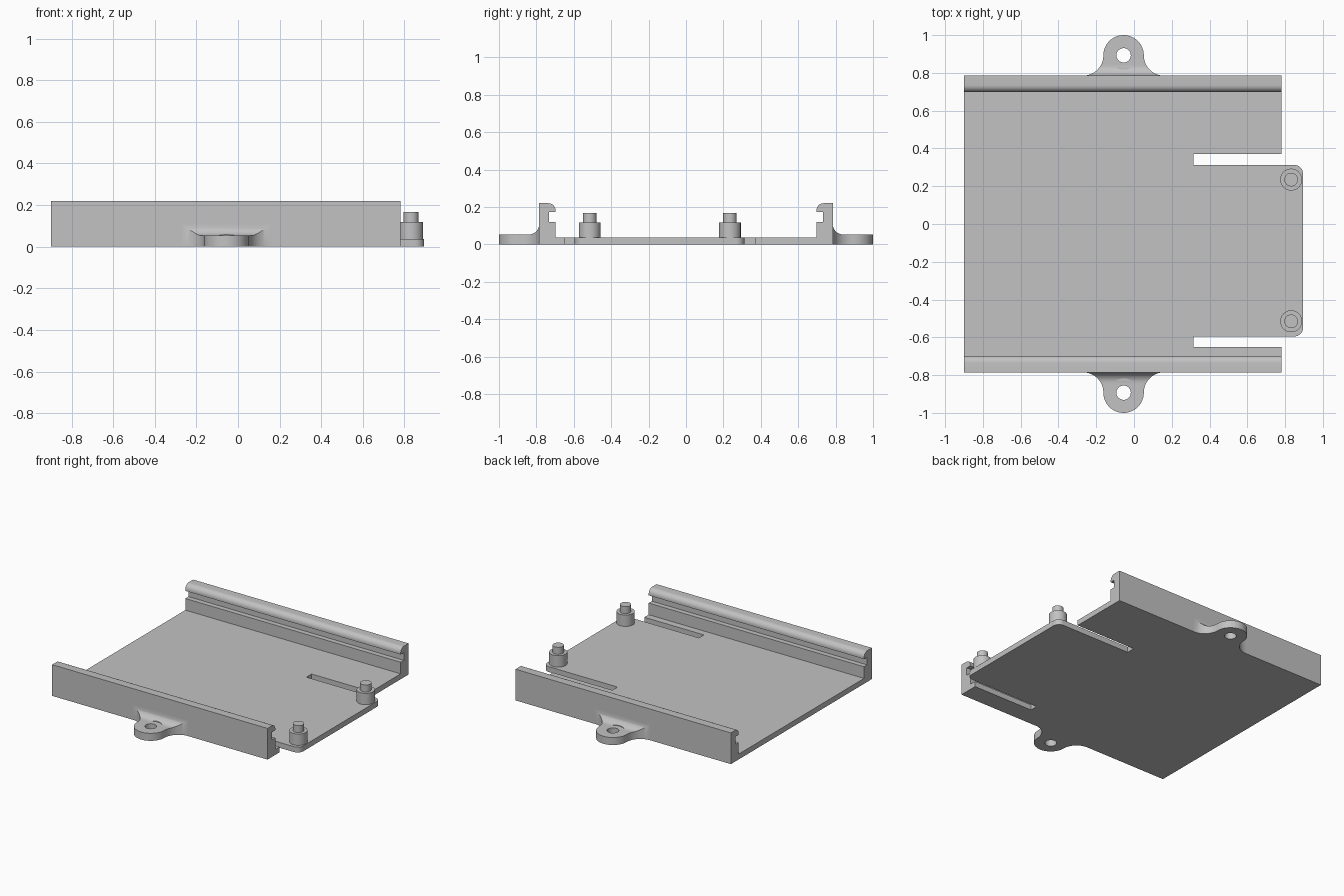
import bpy
import bmesh
from math import cos, sin, radians
from mathutils import Matrix, Vector

cube = bpy.data.objects.get("Cube")
if cube:
    bpy.data.objects.remove(cube, do_unlink=True)

GREY = (0.54, 0.54, 0.54, 1)
grey = bpy.data.materials.new("plain grey")
grey.use_nodes = True
grey.diffuse_color = GREY
grey.node_tree.nodes["Principled BSDF"].inputs["Base Color"].default_value = GREY

X0, X1 = -0.9, 0.78          # rail ends
WALL, INNER = 0.785, 0.698   # outer and inner rail faces
FLOOR = 0.038
EAR_X, EAR_Y, EAR_R, EAR_Z = -0.055, 0.893, 0.107, 0.053


def arc(cx, cy, r, start, end, steps=12):
    angles = [radians(start + (end - start) * i / steps) for i in range(steps + 1)]
    return [(cx + r * cos(a), cy + r * sin(a)) for a in angles]


def prism(name, outline, low, high, along_x=False):
    """Extrude an (x, y) outline along z, or a (y, z) outline along x."""
    bm = bmesh.new()
    place = (lambda u, v: (low, u, v)) if along_x else (lambda u, v: (u, v, low))
    face = bm.faces.new([bm.verts.new(place(u, v)) for u, v in outline])
    step = Vector((high - low, 0, 0)) if along_x else Vector((0, 0, high - low))
    grown = bmesh.ops.extrude_face_region(bm, geom=[face], use_keep_orig=True)
    verts = [g for g in grown["geom"] if isinstance(g, bmesh.types.BMVert)]
    bmesh.ops.translate(bm, verts=verts, vec=step)
    bmesh.ops.recalc_face_normals(bm, faces=bm.faces)
    mesh = bpy.data.meshes.new(name)
    bm.to_mesh(mesh)
    bm.free()
    mesh.materials.append(grey)
    obj = bpy.data.objects.new(name, mesh)
    bpy.context.collection.objects.link(obj)
    return obj


def select(obj):
    bpy.ops.object.select_all(action="DESELECT")
    obj.select_set(True)
    bpy.context.view_layer.objects.active = obj


def smooth(obj):
    select(obj)
    bpy.ops.object.shade_smooth_by_angle(angle=radians(30))


def combine(obj, tool, operation):
    tool.hide_render = True
    mod = obj.modifiers.new("shape", "BOOLEAN")
    mod.operation, mod.solver, mod.object = operation, "EXACT", tool
    select(obj)
    bpy.ops.object.modifier_apply(modifier=mod.name)
    bpy.data.objects.remove(tool, do_unlink=True)


def mirrored(obj, name):
    twin = bpy.data.objects.new(name, obj.data.copy())
    twin.data.transform(Matrix.Scale(-1, 4, (0, 1, 0)))
    twin.data.flip_normals()
    bpy.context.collection.objects.link(twin)


# Floor with a flexible tongue between two slots
slot_x, tip, corner = 0.315, 0.895, 0.045
low, high = -0.595, 0.312
outline = [(X0, -INNER), (X1, -INNER), (X1, -0.65), (slot_x, -0.65), (slot_x, low)]
outline += arc(tip - corner, low + corner, corner, -90, 0, 8)
outline += arc(tip - corner, high - corner, corner, 0, 90, 8)
outline += [(slot_x, high), (slot_x, 0.37), (X1, 0.37), (X1, INNER), (X0, INNER)]
smooth(prism("floor_plate", outline, 0, FLOOR))

# Grooved side rails with a rounded lip
profile = [(WALL, 0), (WALL, 0.22)]
profile += arc(0.735, 0.183, 0.037, 90, 180, 8)
profile += [(INNER, 0.174), (0.733, 0.174), (0.733, 0.12), (INNER, 0.12), (INNER, 0)]
rail = prism("back_rail", profile, X0, X1, along_x=True)
smooth(rail)
mirrored(rail, "front_rail")

# Mounting ears: flared outline, filleted into the wall
flare = EAR_Y - WALL
outline = arc(EAR_X + EAR_R + flare, EAR_Y, flare, 270, 180)
outline += arc(EAR_X, EAR_Y, EAR_R, 0, 180, 32)[1:]
outline += arc(EAR_X - EAR_R - flare, EAR_Y, flare, 0, -90)[1:]
outline += [(outline[-1][0], WALL - 0.01), (outline[0][0], WALL - 0.01)]
ear = prism("back_ear", outline, 0, 0.13)
r = 0.055
side = [(WALL - 0.03, -0.05), (1.05, -0.05), (1.05, EAR_Z)]
side += arc(WALL + r, EAR_Z + r, r, 270, 180) + [(WALL - 0.03, EAR_Z + r)]
combine(ear, prism("ear_side_cutter", side, -0.5, 0.5, along_x=True), "INTERSECT")
for name, radius, bottom in (("hole_cutter", 0.038, -0.1),
                             ("screw_head_cutter", 0.076, EAR_Z + 0.0005)):
    ring = arc(EAR_X, EAR_Y, radius, 0, 360, 40)[:-1]
    combine(ear, prism(name, ring, bottom, 0.3), "DIFFERENCE")
smooth(ear)
mirrored(ear, "front_ear")

# Stepped locating posts on the tongue
for label, y in (("back", 0.235), ("front", -0.515)):
    for part, radius, bottom, top in (("post_base", 0.058, FLOOR, 0.118),
                                      ("post_pin", 0.036, 0.118, 0.167)):
        ring = arc(0.832, y, radius, 0, 360, 40)[:-1]
        smooth(prism(f"{label}_{part}", ring, bottom, top))
